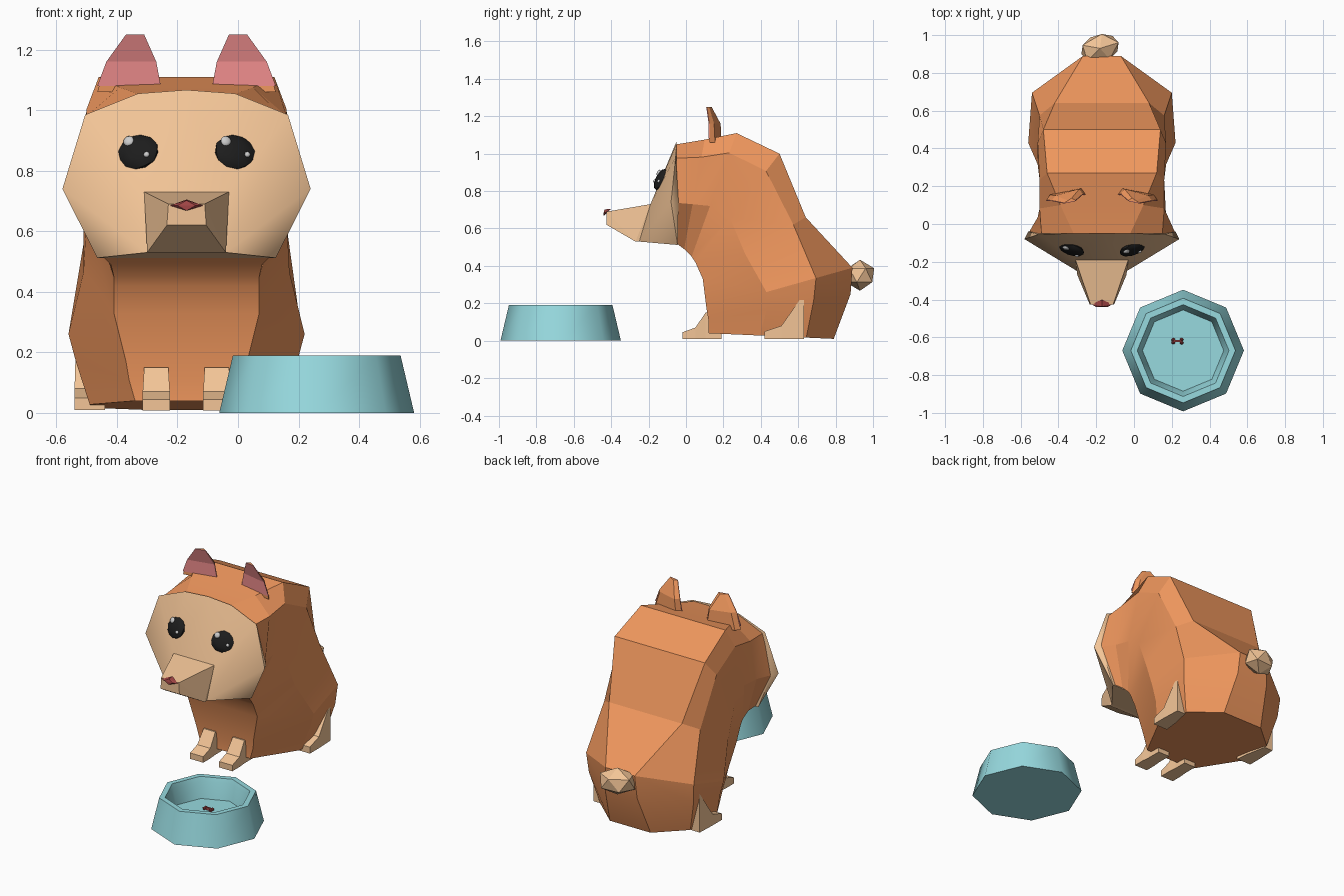
import bpy, bmesh, math
from mathutils import Matrix, Euler

if "Cube" in bpy.data.objects:
    bpy.data.objects.remove(bpy.data.objects["Cube"])

CX = -0.17  # centre line of the dog


def mat(name, r, g, b):
    m = bpy.data.materials.new(name)
    m.diffuse_color = (r, g, b, 1)
    m.use_nodes = True
    m.node_tree.nodes["Principled BSDF"].inputs["Base Color"].default_value = m.diffuse_color
    return m


ORANGE = mat("orange_fur", .87, .31, .11)
TAN = mat("tan_fur", .90, .56, .31)
TEAL = mat("teal", .31, .70, .74)
PINK = mat("pink", .87, .27, .27)
BLACK = mat("black", .012, .012, .012)
WHITE = mat("white", .9, .9, .9)
RED = mat("dark_red", .36, .06, .06)


def finish(bm, name, m, angle=None):
    bmesh.ops.recalc_face_normals(bm, faces=bm.faces)
    me = bpy.data.meshes.new(name)
    bm.to_mesh(me)
    bm.free()
    me.materials.append(m)
    ob = bpy.data.objects.new(name, me)
    bpy.context.collection.objects.link(ob)
    if angle:
        bpy.ops.object.select_all(action='DESELECT')
        bpy.context.view_layer.objects.active = ob
        ob.select_set(True)
        bpy.ops.object.shade_smooth_by_angle(angle=math.radians(angle))
    return ob


def loft(name, rings, m, angle=None):
    bm = bmesh.new()
    vs = [[bm.verts.new(p) for p in r] for r in rings]
    n = len(vs[0])
    for a, b in zip(vs, vs[1:]):
        for i in range(n):
            j = (i + 1) % n
            bm.faces.new((a[i], a[j], b[j], b[i]))
    bm.faces.new(vs[0])
    bm.faces.new(vs[-1])
    return finish(bm, name, m, angle)


def hull(name, pts, m, angle=None):
    bm = bmesh.new()
    for p in pts:
        bm.verts.new(p)
    res = bmesh.ops.convex_hull(bm, input=bm.verts)
    junk = {g for g in res["geom_interior"] if isinstance(g, bmesh.types.BMVert)}
    bmesh.ops.delete(bm, geom=list(junk), context='VERTS')
    bmesh.ops.dissolve_limit(bm, angle_limit=.02, verts=bm.verts, edges=bm.edges)
    return finish(bm, name, m, angle)


def both(pts):
    """Mirror half points across the dog's centre line."""
    return [(CX + s * x, y, z) for s in (1, -1) for x, y, z in pts]


def ball(name, matrix, m, sub=1, angle=None):
    bm = bmesh.new()
    bmesh.ops.create_icosphere(bm, subdivisions=sub, radius=1, matrix=matrix)
    return finish(bm, name, m, angle)


# Body: fan of slanted sections, chest point -> back point,
# position of the upper side point, then four half widths
SECTIONS = [
    (-.05, .52, -.05, 1.05, .86, .28, .39, .32, .15),
    (-.01, .49, .10, 1.075, .84, .25, .34, .33, .22),
    (.03, .45, .27, 1.11, .84, .24, .32, .33, .29),
    (.05, .42, .50, 1.00, .84, .24, .33, .34, .31),
    (.09, .33, .64, .66, .88, .24, .34, .33, .25),
    (.11, .17, .89, .39, .75, .20, .39, .37, .10),
    (.12, .11, .88, .25, .74, .19, .365, .36, .11),
    (.12, .04, .79, .01, .78, .17, .32, .31, .14)]
rings = []
for cy, cz, by, bz, t2, *w in SECTIONS:
    half = [(x, cy + (by - cy) * t, cz + (bz - cz) * t)
            for x, t in zip(w, (0, .41, t2, 1))]
    rings.append([(CX + x, y, z) for x, y, z in half] +
                 [(CX - x, y, z) for x, y, z in reversed(half)])
loft("body", rings, ORANGE, 17)

# Face mask and muzzle
hull("face", both([(0, -.05, 1.067), (.16, -.05, 1.055), (.335, -.055, .985),
                   (.41, -.08, .74), (.295, -.045, .512), (.39, -.04, .74),
                   (.14, -.19, .73), (.13, -.25, .53)]), TAN, 60)
hull("muzzle", both([(.14, -.19, .73), (.13, -.27, .53), (.14, -.1, .73),
                     (.13, -.1, .53), (.06, -.425, .69), (.065, -.425, .62)]), TAN)
hull("nose", both([(.055, -.425, .685), (0, -.435, .702), (0, -.44, .668),
                   (0, -.40, .705), (.03, -.44, .685)]), RED)

for s, side in ((-1, "left"), (1, "right")):
    # Eyes with two highlights each
    base = (Matrix.Translation((CX + s * .16, -.135, .862)) @
            Euler((-.43, 0, s * .3)).to_matrix().to_4x4())
    ball(side + "_eye", base @ Matrix.Diagonal((.07, .022, .062, 1)), BLACK, 2, 40)
    for k, (dx, dz, r) in enumerate(((-.032, .032, .018), (.036, -.017, .010))):
        ball(f"{side}_eye_highlight_{k}", base @ Matrix.Translation((dx, -.017, dz)) @
             Matrix.Diagonal((r, .008, r, 1)), WHITE, 2, 40)

    def put(pts):
        return [(CX + s * x, y, z) for x, y, z in pts]

    # Ears: orange shell with pink front panel
    front = [[(.085, .16), (.295, .125)], [(.10, .16), (.265, .125)], [(.14, .125), (.20, .112)]]
    zs, thick = (1.06, 1.16, 1.25), (.03, .025, .012)
    loft(side + "_ear", [put([(a[0], a[1], z), (b[0], b[1], z),
                              (b[0] - .02, b[1] + t, z), (a[0] + .02, a[1] + t, z)])
                         for (a, b), z, t in zip(front, zs, thick)], ORANGE)
    loft(side + "_inner_ear", [put([(a[0], a[1] - .004, z), (b[0], b[1] - .004, z),
                                    (b[0], b[1], z), (a[0], a[1], z)])
                               for (a, b), z in zip(front, (1.08, 1.16, 1.25))], PINK)

    # Front foot: toe, instep, shin sections
    def slab(y, z0, z1, w, x):
        return put([(x - w, y, z0), (x + w, y, z0), (x + w, y, z1), (x - w, y, z1)])
    loft(side + "_front_foot", [slab(-.02, .008, .045, .045, .10), slab(.05, .008, .07, .045, .10),
                                slab(.105, .008, .15, .04, .10), slab(.19, .008, .15, .04, .10)], TAN)
    # Back foot: flat toe with a wedge-shaped heel
    loft(side + "_back_foot", [slab(.42, .01, .05, .05, .32), slab(.51, .01, .08, .045, .325),
                               slab(.63, .01, .25, .03, .335)], TAN)

# Tail tuft
ball("tail", Matrix.Translation((CX - .01, .93, .35)) @ Matrix.Rotation(.3, 4, 'Z') @
     Matrix.Diagonal((.115, .082, .083, 1)), TAN)

# Eight-sided food bowl
BX, BY = .26, -.67
loft("bowl", [[(BX + r * math.cos(i * math.pi / 4), BY + r * math.sin(i * math.pi / 4), z)
               for i in range(8)]
              for r, z in ((.322, 0), (.277, .19), (.243, .19), (.235, .165), (.215, .065))],
     TEAL, 50)

# Small bone in the bowl
hull("bone_shaft", [(x, -.62 + y, .075 + z) for x in (.21, .25)
                    for y in (-.005, .005) for z in (-.012, .006)], RED)
for i, (x, y) in enumerate(((.208, .007), (.208, -.007), (.252, .008), (.252, -.008))):
    ball(f"bone_knob_{i}", Matrix.Translation((x, -.62 + y, .072)) @ Matrix.Scale(.011, 4), RED)
